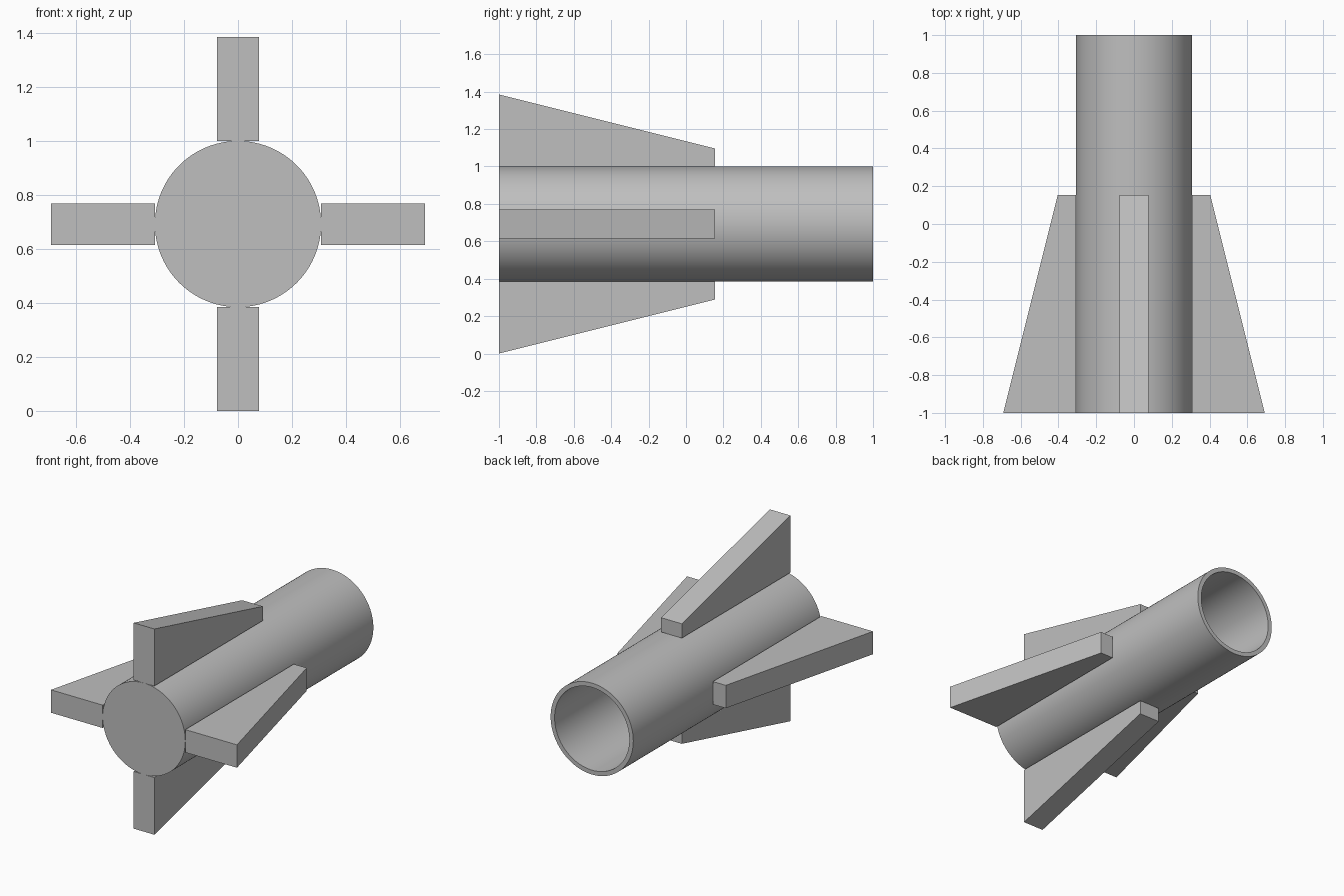
import bpy, bmesh, math
from mathutils import Matrix

cube = bpy.data.objects.get("Cube")
if cube:
    bpy.data.objects.remove(cube)

U = 1 / 13            # design unit: the tube is 26 units long
AXIS_Z = 9 * U        # height of the tube axis
RADIUS, BORE = 4 * U, 3.62 * U

grey = bpy.data.materials.new("plain grey")
grey.use_nodes = True
colour = (0.52, 0.52, 0.52, 1)
grey.diffuse_color = colour
grey.node_tree.nodes["Principled BSDF"].inputs["Base Color"].default_value = colour


def finish(bm, name):
    bmesh.ops.recalc_face_normals(bm, faces=bm.faces)
    mesh = bpy.data.meshes.new(name)
    bm.to_mesh(mesh)
    bm.free()
    mesh.materials.append(grey)
    obj = bpy.data.objects.new(name, mesh)
    bpy.context.collection.objects.link(obj)
    return obj


# Tube: a cylinder closed at the front, with a bore open at the back
bm = bmesh.new()
bmesh.ops.create_cone(bm, cap_ends=True, segments=96, radius1=RADIUS,
                      radius2=RADIUS, depth=2,
                      matrix=Matrix.Rotation(math.pi / 2, 4, 'X'))
bm.normal_update()
mouth = [f for f in bm.faces if f.normal.y > 0.9]
bmesh.ops.inset_region(bm, faces=mouth, thickness=RADIUS - BORE, use_even_offset=True)
floor = bmesh.ops.extrude_face_region(bm, geom=mouth)["geom"]
bmesh.ops.delete(bm, geom=mouth, context='FACES')
wall = RADIUS - BORE
bmesh.ops.translate(bm, vec=(0, wall - 2, 0),
                    verts=[g for g in floor if isinstance(g, bmesh.types.BMVert)])
tube = finish(bm, "tube")
tube.location.z = AXIS_Z
bpy.context.view_layer.objects.active = tube
tube.select_set(True)
bpy.ops.object.shade_smooth_by_angle(angle=math.radians(35))

# Fins: one tapered slab, repeated around the axis
FIN_PROFILE = [(-1, RADIUS), (-1, 9 * U), (2 * U, 5.25 * U), (2 * U, RADIUS)]
for i, side in enumerate(("top", "left", "bottom", "right")):
    bm = bmesh.new()
    face = bm.faces.new([bm.verts.new((-U, y, z)) for y, z in FIN_PROFILE])
    slab = bmesh.ops.extrude_face_region(bm, geom=[face])["geom"]
    bmesh.ops.translate(bm, vec=(2 * U, 0, 0),
                        verts=[g for g in slab if isinstance(g, bmesh.types.BMVert)])
    fin = finish(bm, side + "_fin")
    fin.location.z = AXIS_Z
    fin.rotation_euler.y = i * math.pi / 2
